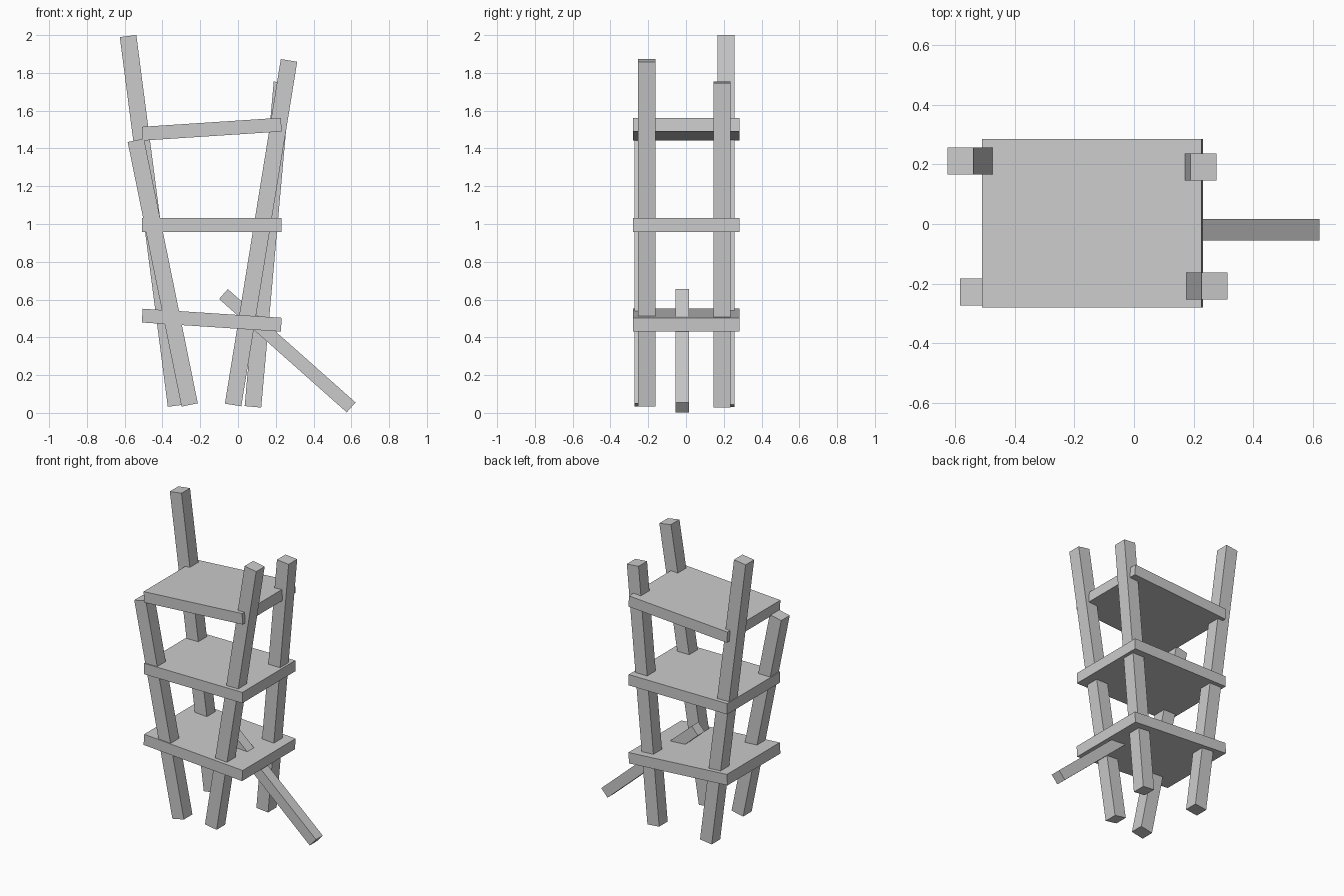
import bpy, math

if "Cube" in bpy.data.objects:
    bpy.data.objects.remove(bpy.data.objects["Cube"])


def beam(name, start, end, y, depth, thick):
    """Box whose long axis runs from start to end (x, z), leaning only in the xz plane."""
    dx, dz = end[0] - start[0], end[1] - start[1]
    bpy.ops.mesh.primitive_cube_add(
        size=1,
        location=((start[0] + end[0]) / 2, y, (start[1] + end[1]) / 2),
        rotation=(0, -math.atan2(dz, dx), 0))
    obj = bpy.context.object
    obj.name = name
    obj.scale = (math.hypot(dx, dz), depth, thick)
    bpy.ops.object.transform_apply(location=False, rotation=False, scale=True)
    return obj


# Four leaning posts of uneven height
for name, bottom, top, y in [
    ("back_left_post", (-0.328, 0.038), (-0.582, 1.995), 0.211),
    ("front_left_post", (-0.256, 0.042), (-0.541, 1.443), -0.228),
    ("front_right_post", (-0.026, 0.042), (0.270, 1.866), -0.208),
    ("back_right_post", (0.079, 0.032), (0.233, 1.750), 0.191),
]:
    beam(name, bottom, top, y, 0.091, 0.088)

# Three shelves, the outer two tilted in opposite directions
for name, z_left, z_right in [
    ("lower_shelf", 0.515, 0.467),
    ("middle_shelf", 0.994, 0.994),
    ("upper_shelf", 1.478, 1.526),
]:
    beam(name, (-0.507, z_left), (0.229, z_right), 0.002, 0.565, 0.073)

# Diagonal prop through the lower shelf
beam("prop_strut", (0.599, 0.029), (-0.077, 0.629), -0.02, 0.072, 0.07)
